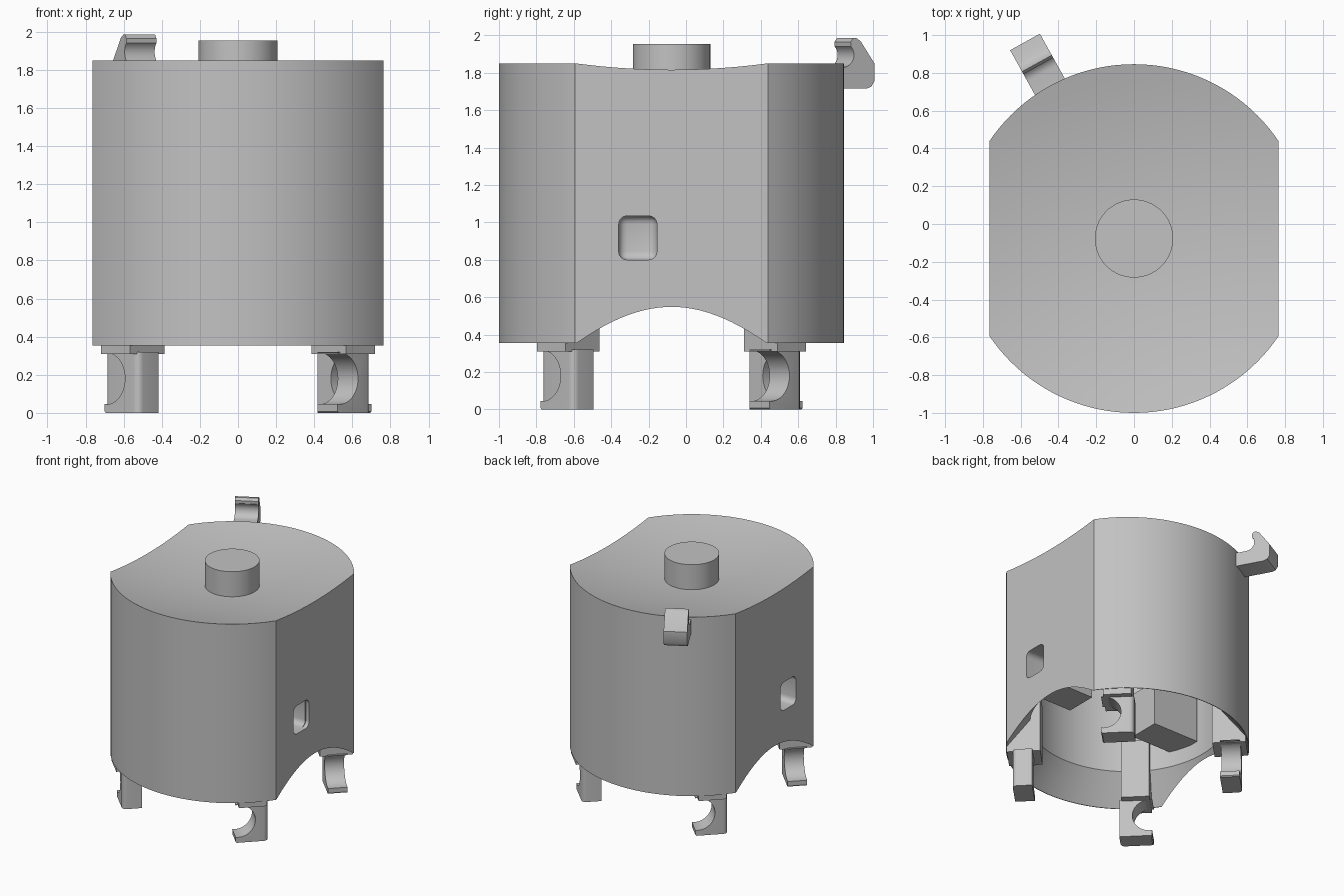
import bpy, bmesh
from math import cos, sin, pi, radians
from mathutils import Matrix

if "Cube" in bpy.data.objects:
    bpy.data.objects.remove(bpy.data.objects["Cube"])

AXIS_Y = -0.077     # the round body is set slightly forward
RADIUS = 0.923
FLAT_X = 0.765

grey = bpy.data.materials.new("plain_grey")
grey.use_nodes = True
grey.diffuse_color = (0.54, 0.54, 0.54, 1)
grey.node_tree.nodes["Principled BSDF"].inputs["Base Color"].default_value = grey.diffuse_color


def add_object(name, bm):
    bmesh.ops.recalc_face_normals(bm, faces=bm.faces)
    mesh = bpy.data.meshes.new(name)
    bm.to_mesh(mesh)
    bm.free()
    mesh.materials.append(grey)
    obj = bpy.data.objects.new(name, mesh)
    bpy.context.collection.objects.link(obj)
    return obj


def activate(obj):
    bpy.ops.object.select_all(action='DESELECT')
    obj.select_set(True)
    bpy.context.view_layer.objects.active = obj


def smooth(obj, angle=30):
    activate(obj)
    bpy.ops.object.shade_smooth_by_angle(angle=radians(angle))


def boolean(obj, cutter, operation='DIFFERENCE'):
    activate(obj)
    mod = obj.modifiers.new("cut", 'BOOLEAN')
    mod.operation = operation
    mod.solver = 'EXACT'
    mod.object = cutter
    bpy.ops.object.modifier_apply(modifier=mod.name)


def box(name, low, high, bevel=0):
    bm = bmesh.new()
    size = [h - l for l, h in zip(low, high)]
    mid = [(h + l) / 2 for l, h in zip(low, high)]
    bmesh.ops.create_cube(bm, size=1, matrix=Matrix.Translation(mid) @ Matrix.Diagonal((*size, 1)))
    if bevel:
        bmesh.ops.bevel(bm, geom=bm.edges[:], offset=bevel, segments=4, profile=0.5, affect='EDGES')
    return add_object(name, bm)


def lathe(name, profile, steps=128):
    # profile of (radius, height), starting and ending on the axis
    bm = bmesh.new()
    verts = [bm.verts.new((r, 0, z)) for r, z in profile]
    edges = [bm.edges.new(pair) for pair in zip(verts, verts[1:])]
    bmesh.ops.spin(bm, geom=verts + edges, axis=(0, 0, 1), cent=(0, 0, 0),
                   angle=2 * pi, steps=steps, use_merge=True)
    bmesh.ops.remove_doubles(bm, verts=bm.verts, dist=0.0005)
    bmesh.ops.translate(bm, verts=bm.verts, vec=(0, AXIS_Y, 0))
    return add_object(name, bm)


def placement(azimuth):
    return Matrix.Translation((0, AXIS_Y, 0)) @ Matrix.Rotation(radians(azimuth), 4, 'Z')


def extruded(points, offset):
    # closed outline pushed along the offset into a solid
    bm = bmesh.new()
    face = bm.faces.new([bm.verts.new(p) for p in points])
    new = bmesh.ops.extrude_face_region(bm, geom=[face])["geom"]
    bmesh.ops.translate(bm, verts=[v for v in new if isinstance(v, bmesh.types.BMVert)], vec=offset)
    return bm


# Body: dished top, conical flare under a hollow core, two flat sides
dish = [(r, 1.74 + 0.13 * r * r) for r in [RADIUS * i / 12 for i in range(13)]]
body = lathe("body", dish + [(RADIUS, 0.355), (0.918, 0.355), (0.74, 0.58), (0.74, 1.5), (0, 1.5)])
slab = box("slab_cutter", (-FLAT_X, -2, -1), (FLAT_X, 2, 3))
boolean(body, slab, 'INTERSECT')
bpy.data.objects.remove(slab)

# Side pockets running into housings inside the core
for side, label in ((1, "left"), (-1, "right")):
    xs = sorted((side * 0.36, side * 0.9))
    cutter = box("pocket_cutter", (xs[0], -0.36, 0.8), (xs[1], -0.155, 1.035), 0.045)
    xs = sorted((side * 0.31, side * 0.73))
    housing = box(label + "_pocket_housing", (xs[0], -0.385, 0.71), (xs[1], -0.125, 1.08))
    boolean(body, cutter)
    boolean(housing, cutter)
    smooth(housing)
    bpy.data.objects.remove(cutter)
smooth(body, 25)

# Round boss in the dish
smooth(lathe("top_boss", [(0, 1.7), (0.207, 1.7), (0.207, 1.955), (0, 1.955)], 64))

# Feet: mounting pillar and a hook open to one side, repeated round the axis
for i, label in enumerate(("back_left", "back_right", "front_right", "front_left")):
    azimuth = 45 + 90 * i
    pillar = box(label + "_foot_pillar", (0.655, -0.108, 0.31), (0.91, 0.108, 0.8))
    pillar.data.transform(placement(azimuth))

    arc = [radians(-97 + 194 * k / 24) for k in range(25)]
    outline = [(-0.125, 0.008), (-0.117, 0), (0.125, 0), (0.125, 0.32), (-0.125, 0.32)]
    outline += [(-0.109 + 0.135 * cos(a), 0.18 + 0.135 * sin(a)) for a in reversed(arc)]
    bm = extruded([(0.715, t, z) for t, z in outline], (0.15, 0, 0))
    corner = [e for e in bm.edges if all(v.co.y > 0.12 and v.co.x > 0.8 for v in e.verts)]
    bmesh.ops.bevel(bm, geom=corner, offset=0.035, segments=4, profile=0.5, affect='EDGES')
    bmesh.ops.transform(bm, verts=bm.verts, matrix=placement(azimuth))
    smooth(add_object(label + "_foot_hook", bm))

# Clip on the upper rim at the back
throat = [(1.0 + 0.065 * cos(a), 1.895 + 0.065 * sin(a))
          for a in [radians(45 - 135 * k / 12) for k in range(13)]]
outline = [(0.86, 1.715), (1.14, 1.715), (1.17, 1.725), (1.19, 1.755), (1.19, 1.85),
           (1.105, 1.97), (1.08, 1.985), (1.06, 1.985), (1.045, 1.965)] + throat + [(0.86, 1.83)]
bm = extruded([(r, -0.09, z) for r, z in outline], (0, 0.18, 0))
bmesh.ops.transform(bm, verts=bm.verts, matrix=placement(119))
smooth(add_object("rim_clip", bm), 35)
